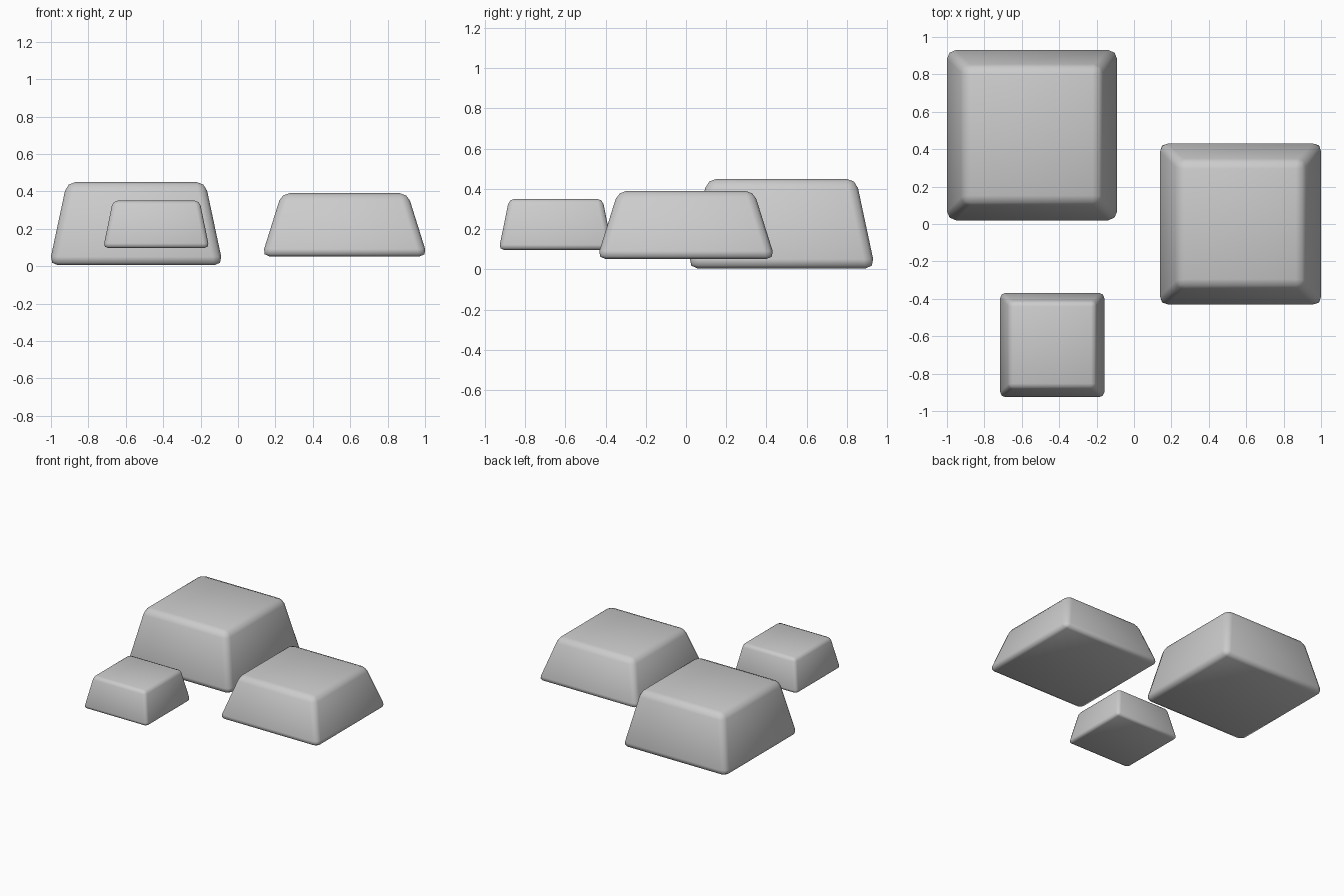
import bpy, bmesh

if "Cube" in bpy.data.objects:
    bpy.data.objects.remove(bpy.data.objects["Cube"])


def tapered_block(name, x, y, z0, z1, base, top, bevel):
    """Square block that narrows upward, with rounded edges."""
    bm = bmesh.new()
    bmesh.ops.create_cube(bm, size=2)
    for v in bm.verts:
        half, z = (top, z1) if v.co.z > 0 else (base, z0)
        v.co = (v.co.x * half, v.co.y * half, z)
    bmesh.ops.bevel(bm, geom=bm.edges[:], offset=bevel, offset_type='OFFSET',
                    segments=2, profile=0.5, affect='EDGES')
    for f in bm.faces:
        f.smooth = True
    mesh = bpy.data.meshes.new(name)
    bm.to_mesh(mesh)
    bm.free()
    ob = bpy.data.objects.new(name, mesh)
    ob.location = (x, y, 0)
    bpy.context.collection.objects.link(ob)


# Three separate blocks, each floating at its own height
tapered_block("large_block", -0.545, 0.475, 0.005, 0.45, 0.465, 0.37, 0.047)
tapered_block("medium_block", 0.57, 0.0, 0.052, 0.39, 0.443, 0.337, 0.042)
tapered_block("small_block", -0.437, -0.647, 0.097, 0.35, 0.2835, 0.232, 0.026)
